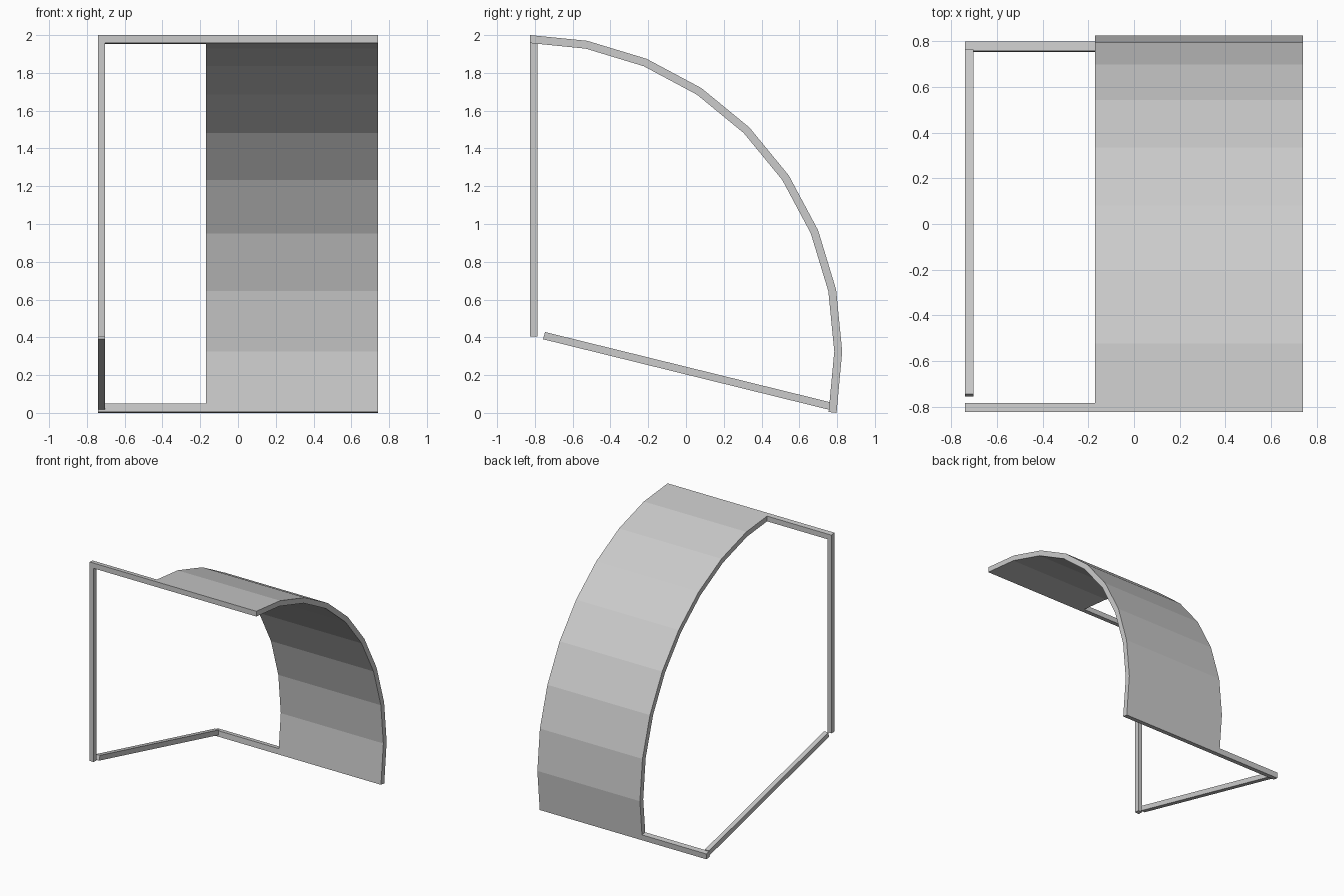
import bpy, bmesh, math

if "Cube" in bpy.data.objects:
    bpy.data.objects.remove(bpy.data.objects["Cube"])


def extrude_x(name, profile, x0, x1):
    """Flat-faced solid: a (y, z) outline extruded along x."""
    bm = bmesh.new()
    face = bm.faces.new([bm.verts.new((x0, y, z)) for y, z in profile])
    res = bmesh.ops.extrude_face_region(bm, geom=[face])
    moved = [v for v in res["geom"] if isinstance(v, bmesh.types.BMVert)]
    bmesh.ops.translate(bm, verts=moved, vec=(x1 - x0, 0, 0))
    bmesh.ops.recalc_face_normals(bm, faces=bm.faces)
    mesh = bpy.data.meshes.new(name)
    bm.to_mesh(mesh)
    bm.free()
    obj = bpy.data.objects.new(name, mesh)
    bpy.context.collection.objects.link(obj)
    return obj


LEFT, SPLIT, RIGHT = -0.74, -0.17, 0.74
BAR = 0.037
CY, CZ, R, T = -0.85, 0.325, 1.677, 0.042
STEP = math.radians(11.25)


def arc(r):
    return [(CY + r * math.sin(i * STEP), CZ + r * math.cos(i * STEP))
            for i in range(1, 9)]


# Curved panel: faceted arc, trimmed vertically at the front, square at the foot
outer = [(-0.825, 2.0)] + arc(R) + [(0.797, 0.0)]
inner = [(-0.825, 1.958)] + arc(R - T) + [(0.755, 0.005)]
extrude_x("curved_panel", outer + inner[::-1], SPLIT, RIGHT)

# Horizontal bars carrying on the panel's top and bottom edges
extrude_x("top_bar", [(-0.825, 2.0), (-0.785, 1.996),
                      (-0.785, 1.954), (-0.825, 1.958)], LEFT, SPLIT)
extrude_x("bottom_bar", [(0.755, 0.005), (0.797, 0.0),
                         (0.801, 0.045), (0.759, 0.05)], LEFT, SPLIT)

# Upright post at the front
extrude_x("front_post", [(-0.825, 0.405), (-0.787, 0.405),
                         (-0.787, 1.954), (-0.825, 1.958)], LEFT, LEFT + BAR)

# Sloping side rail, stopping just short of the post
extrude_x("side_rail", [(-0.757, 0.39), (-0.746, 0.428),
                        (0.765, 0.056), (0.757, 0.017)], LEFT, LEFT + BAR)
